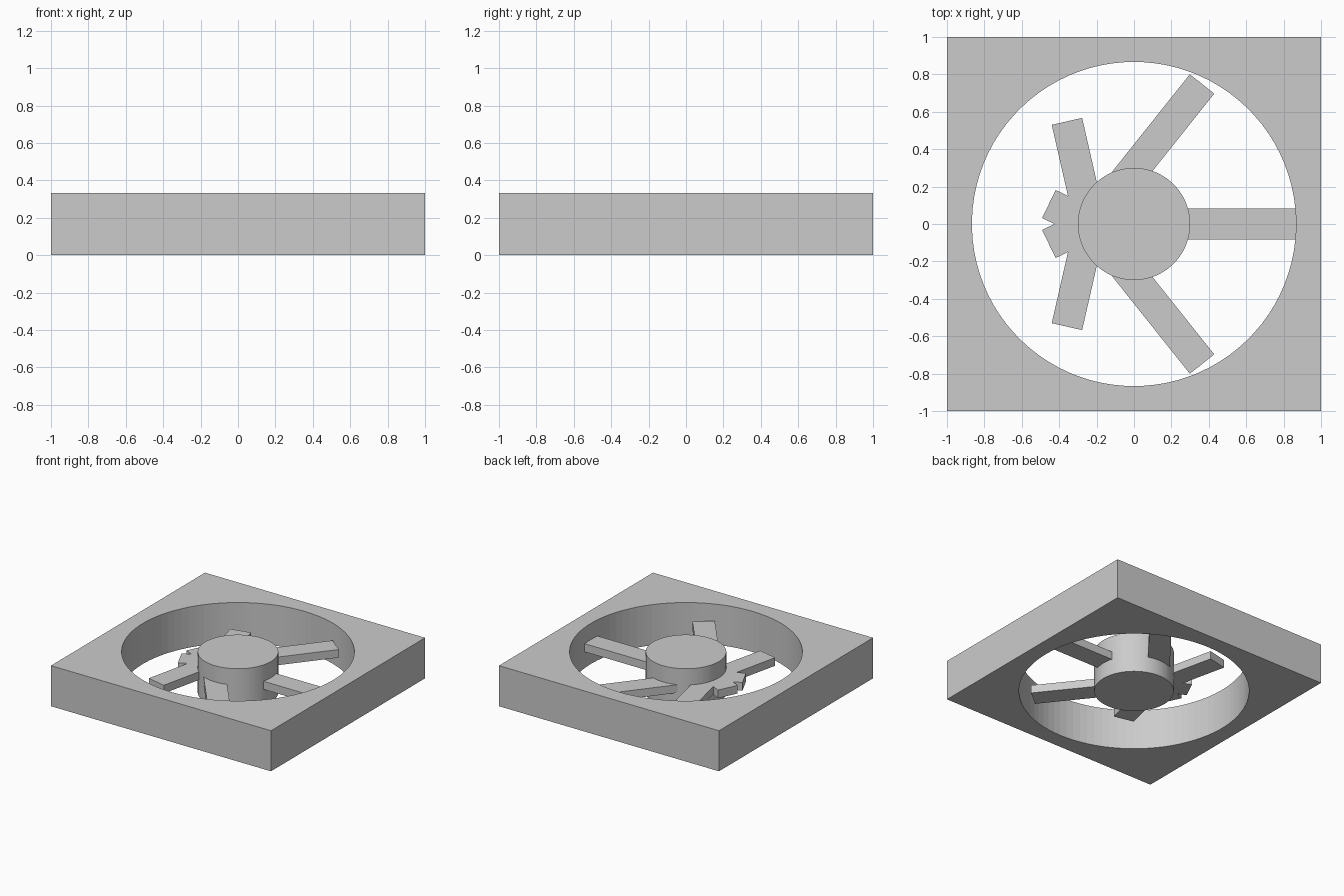
import bpy
from math import cos, sin, tau
from mathutils import Matrix

if "Cube" in bpy.data.objects:
    bpy.data.objects.remove(bpy.data.objects["Cube"])

UNIT = 1 / 30            # the frame is 60 units wide
HEIGHT = 10 * UNIT
BLADES = 7

grey = bpy.data.materials.new("light_grey")
grey.use_nodes = True
grey.diffuse_color = (0.6, 0.6, 0.6, 1)
grey.node_tree.nodes["Principled BSDF"].inputs["Base Color"].default_value = grey.diffuse_color


def finish(name):
    obj = bpy.context.object
    obj.name = name
    obj.data.materials.append(grey)
    return obj


def box(name, size, matrix):
    bpy.ops.mesh.primitive_cube_add(size=1)
    obj = finish(name)
    obj.data.transform(matrix @ Matrix.Diagonal((*size, 1)))
    return obj


def cylinder(name, radius, depth):
    bpy.ops.mesh.primitive_cylinder_add(vertices=90, radius=radius, depth=depth,
                                        location=(0, 0, HEIGHT / 2))
    return finish(name)


def combine(target, other, operation):
    mod = target.modifiers.new(operation.title(), "BOOLEAN")
    mod.operation = operation
    mod.solver = "EXACT"
    mod.object = other
    bpy.context.view_layer.objects.active = target
    bpy.ops.object.modifier_apply(modifier=mod.name)
    bpy.data.objects.remove(other)


# Square housing with a round opening right through it
frame = box("fan_frame", (2, 2, HEIGHT), Matrix.Translation((0, 0, HEIGHT / 2)))
opening = cylinder("opening_cutter", 26 * UNIT, HEIGHT * 2)
opening.hide_render = True
combine(frame, opening, "DIFFERENCE")

# Central hub carrying flat blades; each blade root sits at twice its own heading
rotor = cylinder("fan_rotor", 9 * UNIT, HEIGHT)
for i in range(BLADES):
    angle = tau * i / BLADES
    root = Matrix.Translation((7 * UNIT * cos(2 * angle), 7 * UNIT * sin(2 * angle), HEIGHT / 2))
    outward = Matrix.Rotation(angle, 4, "Z") @ Matrix.Translation((10 * UNIT, 0, 0))
    blade = box("blade", (20 * UNIT, 5 * UNIT, 2 * UNIT), root @ outward)
    combine(rotor, blade, "UNION")
